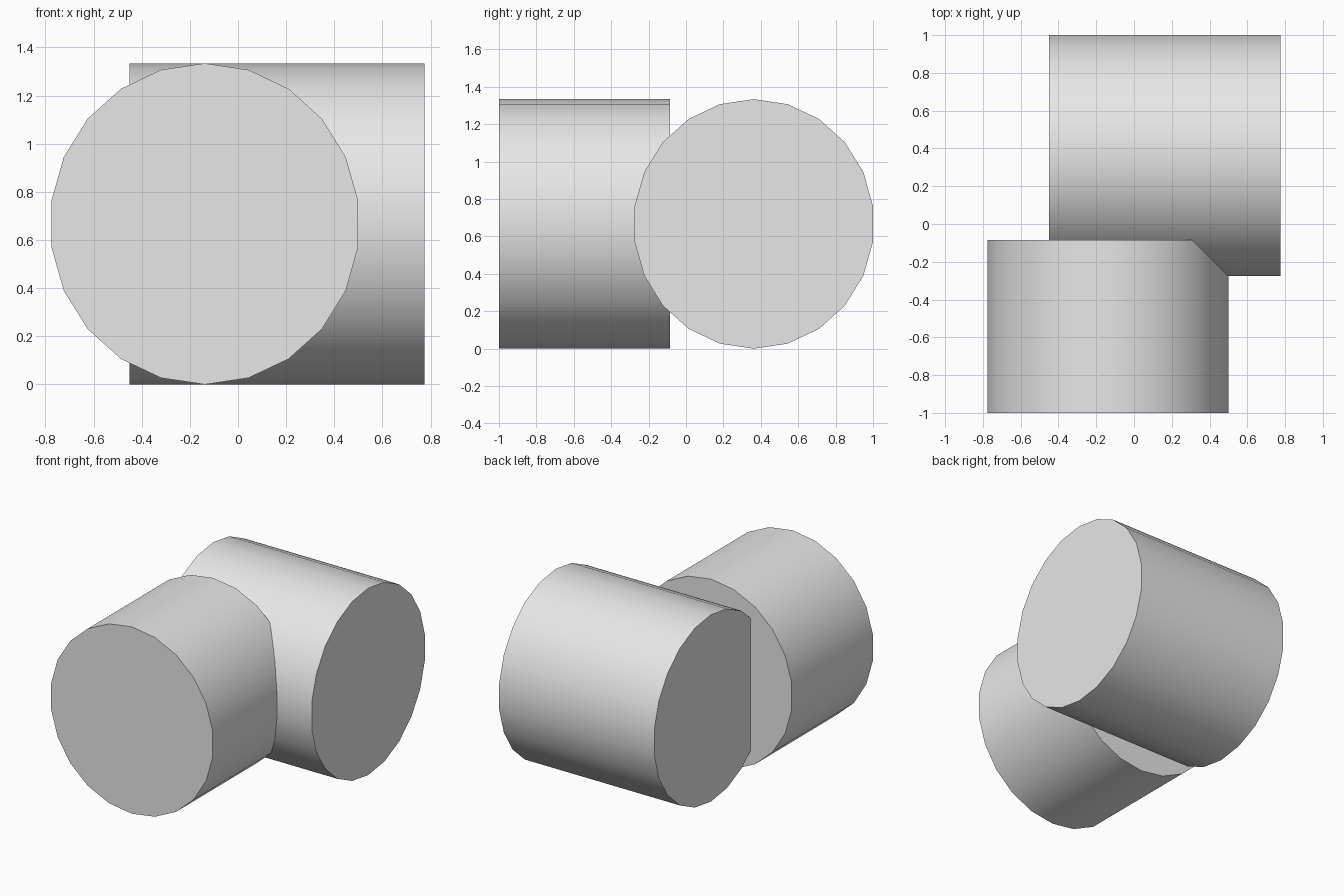
import bpy
import math
from mathutils import Matrix

cube = bpy.data.objects.get("Cube")
if cube:
    bpy.data.objects.remove(cube, do_unlink=True)

grey = bpy.data.materials.new("plain grey")
grey.use_nodes = True
colour = (0.8, 0.8, 0.8, 1)
grey.diffuse_color = colour
grey.node_tree.nodes["Principled BSDF"].inputs["Base Color"].default_value = colour

SIDES = 22
HALF_WIDTH, HALF_HEIGHT = 0.644, 0.667


def drum(name, length, centre, turn):
    """Slightly oval cylinder lying flat, with a corner at the top."""
    bpy.ops.mesh.primitive_cylinder_add(vertices=SIDES, radius=1, depth=length)
    obj = bpy.context.object
    obj.name = name
    # Lay the axis along y, then turn it about z
    lay = Matrix.Rotation(math.radians(90), 4, "X")
    oval = Matrix.Diagonal((HALF_WIDTH, 1, HALF_HEIGHT, 1))
    spin = Matrix.Rotation(math.radians(turn), 4, "Z")
    obj.data.transform(spin @ oval @ lay)
    obj.location = centre
    obj.data.materials.append(grey)
    bpy.ops.object.shade_smooth_by_angle(angle=math.radians(30))
    return obj


# Drum pointing to the front, and the crosswise drum behind it
drum("front_cylinder", 0.915, (-0.138, -0.5425, HALF_HEIGHT), 0)
drum("cross_cylinder", 1.225, (0.1625, 0.3625, HALF_HEIGHT), 90)
